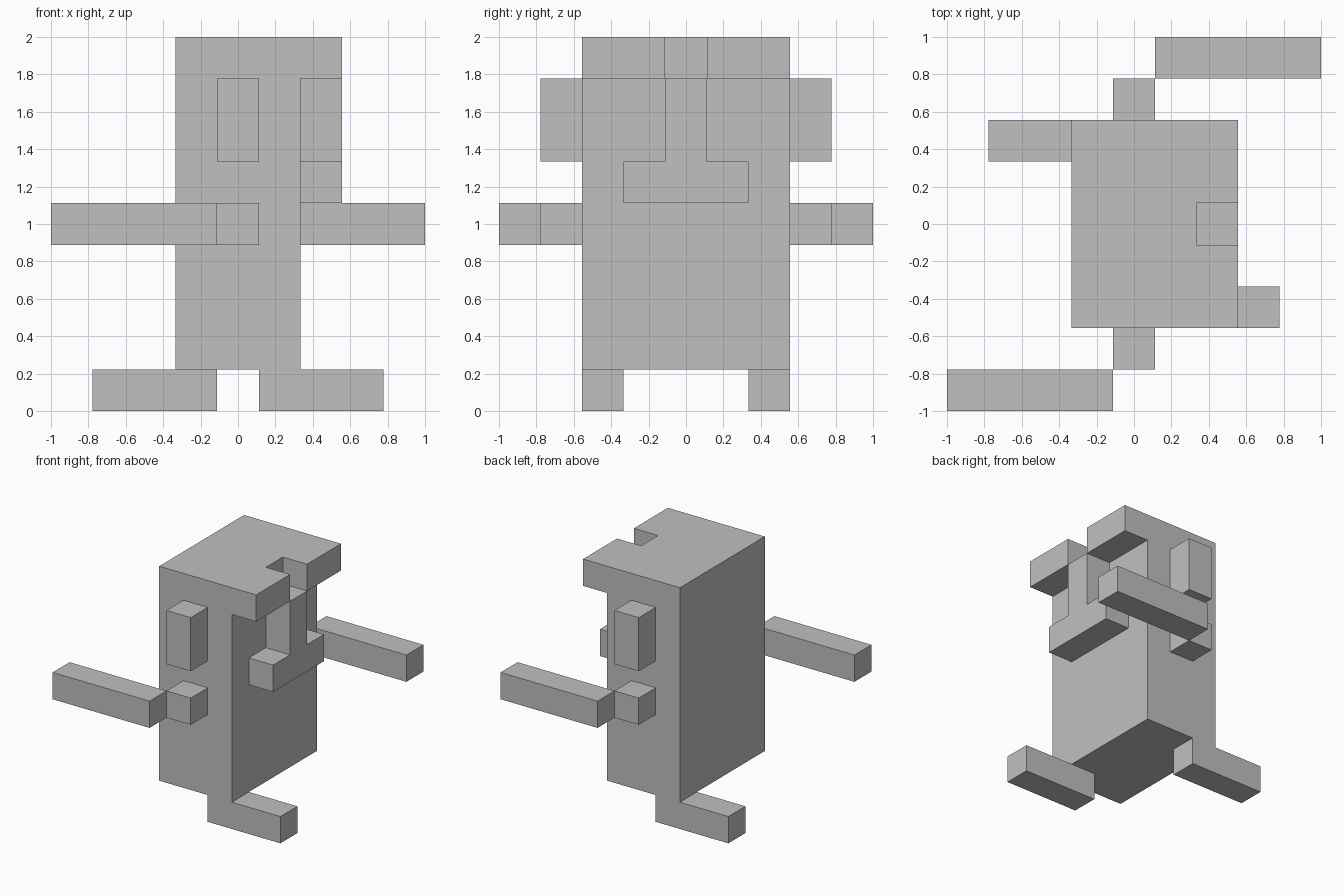
import bpy
import bmesh
from mathutils import Vector

cube = bpy.data.objects.get("Cube")
if cube:
    bpy.data.objects.remove(cube, do_unlink=True)

U = 2 / 9  # one block; the model is nine blocks tall

grey = bpy.data.materials.new("plain_grey")
grey.use_nodes = True
grey.diffuse_color = (0.53, 0.53, 0.53, 1)
grey.node_tree.nodes["Principled BSDF"].inputs["Base Color"].default_value = grey.diffuse_color


def finish(name, bm):
    """Scale from blocks to units and make the object."""
    bmesh.ops.scale(bm, vec=(U, U, U), verts=bm.verts)
    bmesh.ops.recalc_face_normals(bm, faces=bm.faces)
    mesh = bpy.data.meshes.new(name)
    bm.to_mesh(mesh)
    bm.free()
    mesh.materials.append(grey)
    obj = bpy.data.objects.new(name, mesh)
    bpy.context.collection.objects.link(obj)


def block(x, y, z):
    """Box from (low, high) ranges in blocks."""
    bm = bmesh.new()
    bmesh.ops.create_cube(bm, size=1)
    for v in bm.verts:
        v.co = [r[0] if c < 0 else r[1] for r, c in zip((x, y, z), v.co)]
    return bm


# Body, with two brows pulled out of the top of the face
bm = block((-1.5, 1.5), (-2.5, 2.5), (1, 9))
for co, no in (((0, -0.5, 0), (0, 1, 0)), ((0, 0.5, 0), (0, 1, 0)), ((0, 0, 8), (0, 0, 1))):
    bmesh.ops.bisect_plane(bm, geom=bm.verts[:] + bm.edges[:] + bm.faces[:],
                           plane_co=co, plane_no=no)
brows = []
for f in bm.faces:
    c = f.calc_center_median()
    if f.normal.x > 0.9 and c.z > 8 and abs(c.y) > 0.5:
        brows.append(f)
pulled = bmesh.ops.extrude_face_region(bm, geom=brows)["geom"]
bmesh.ops.translate(bm, vec=Vector((1, 0, 0)),
                    verts=[g for g in pulled if isinstance(g, bmesh.types.BMVert)])
bmesh.ops.dissolve_limit(bm, angle_limit=0.01, verts=bm.verts, edges=bm.edges)
finish("body_with_brows", bm)

# Nose and lip: an upside-down T pushed out of the face
bm = bmesh.new()
half = [(0.5, 8), (0.5, 6), (1.5, 6), (1.5, 5)]
outline = half + [(-y, z) for y, z in reversed(half)]
face = bm.faces.new([bm.verts.new((1.5, y, z)) for y, z in outline])
pulled = bmesh.ops.extrude_face_region(bm, geom=[face], use_keep_orig=True)["geom"]
bmesh.ops.translate(bm, vec=Vector((1, 0, 0)),
                    verts=[g for g in pulled if isinstance(g, bmesh.types.BMVert)])
finish("nose_and_lip", bm)

# Ears, shoulders, arms and legs; the limbs swing opposite ways on each side
for side, s in (("front", -1), ("back", 1)):
    def span(a, b):
        return sorted((a * s, b * s))

    finish(side + "_ear", block((-0.5, 0.5), span(2.5, 3.5), (6, 8)))
    finish(side + "_shoulder", block((-0.5, 0.5), span(2.5, 3.5), (4, 5)))
    finish(side + "_arm", block(span(0.5, 4.5), span(3.5, 4.5), (4, 5)))
    finish(side + "_leg", block(span(-0.5, -3.5), span(1.5, 2.5), (0, 1)))
